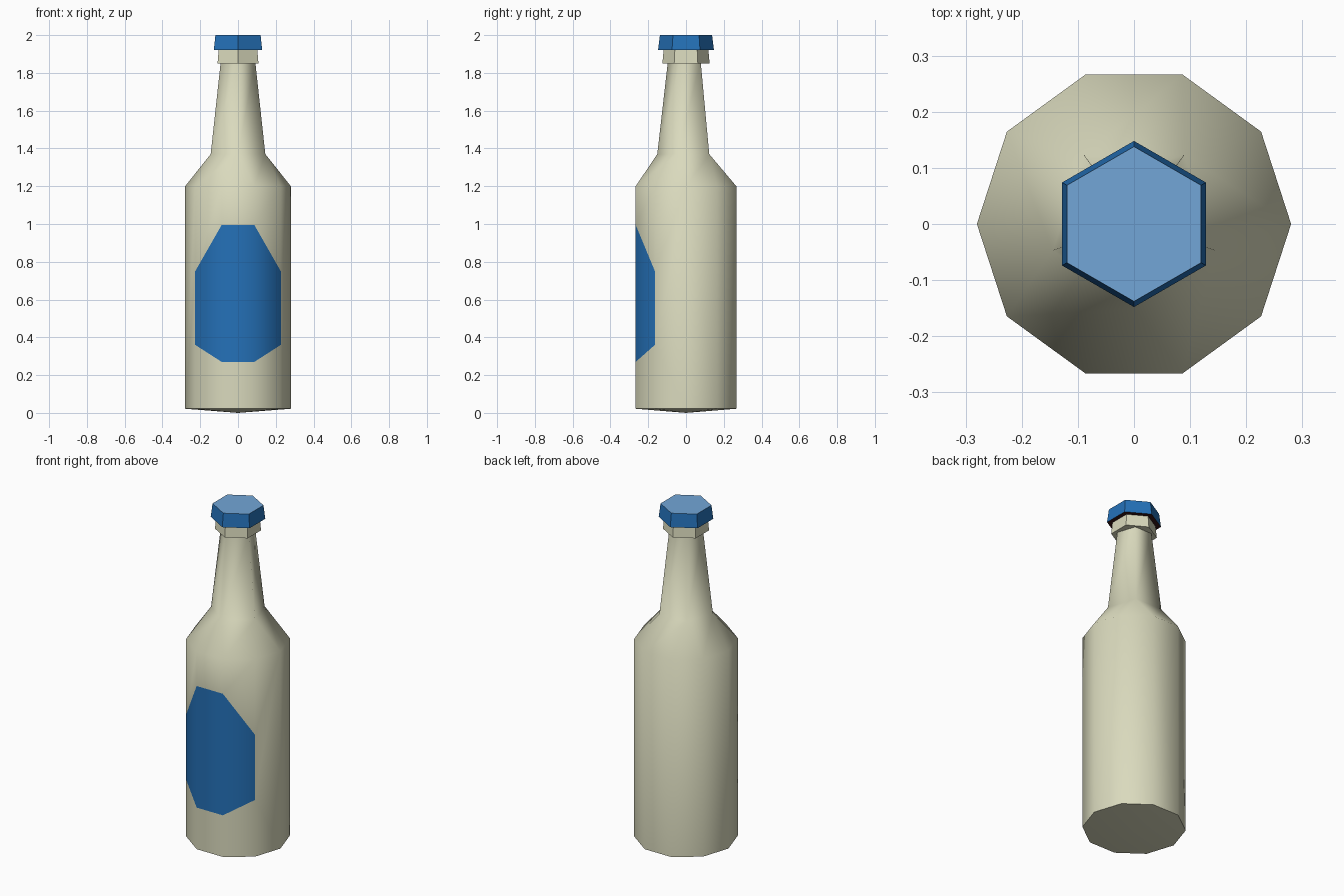
import bpy, bmesh, math

if "Cube" in bpy.data.objects:
    bpy.data.objects.remove(bpy.data.objects["Cube"])

def mat(name, rgb):
    m = bpy.data.materials.new(name)
    m.diffuse_color = (*rgb, 1)
    m.use_nodes = True
    m.node_tree.nodes["Principled BSDF"].inputs["Base Color"].default_value = m.diffuse_color
    return m

CREAM = mat("cream", (0.70, 0.70, 0.51))
BLUE = mat("blue", (0.018, 0.165, 0.48))
LIGHT = mat("light blue", (0.17, 0.38, 0.68))
DARK = mat("dark brown", (0.04, 0.008, 0.008))

def ring(bm, n, r, z, start):
    """n vertices round the z axis, first one at the start angle in degrees"""
    angles = [math.radians(start + 360 * i / n) for i in range(n)]
    return [bm.verts.new((r * math.cos(a), r * math.sin(a), z)) for a in angles]

def bridge(bm, a, b):
    n = len(a)
    return [bm.faces.new((a[i], a[(i + 1) % n], b[(i + 1) % n], b[i])) for i in range(n)]

def finish(bm, name, mats, smooth=None):
    bmesh.ops.recalc_face_normals(bm, faces=bm.faces[:])
    me = bpy.data.meshes.new(name)
    bm.to_mesh(me)
    bm.free()
    for m in mats:
        me.materials.append(m)
    ob = bpy.data.objects.new(name, me)
    bpy.context.collection.objects.link(ob)
    if smooth:
        bpy.ops.object.select_all(action='DESELECT')
        ob.select_set(True)
        bpy.context.view_layer.objects.active = ob
        bpy.ops.object.shade_smooth_by_angle(angle=math.radians(smooth))
    return ob

# Bottle: ten-sided body, five-sided neck, label cut into the front three sides
bm = bmesh.new()
START = -108
low = ring(bm, 10, 0.28, 0.022, START)
high = ring(bm, 10, 0.28, 1.2, START)
label_z = {9: (0.36, 0.75), 0: (0.27, 0.995), 1: (0.27, 0.995), 2: (0.36, 0.75)}
columns = []
for i in range(10):
    mids = [bm.verts.new((low[i].co.x, low[i].co.y, z)) for z in label_z.get(i, ())]
    columns.append([low[i], *mids, high[i]])
for i in range(10):
    a, b = columns[i], columns[(i + 1) % 10]
    if len(a) == len(b) == 4:
        for k in range(3):
            f = bm.faces.new((a[k], b[k], b[k + 1], a[k + 1]))
            f.material_index = int(k == 1)
    else:
        bm.faces.new(a[::-1] + b)

# Slightly pointed base
tip = bm.verts.new((0, 0, 0))
for i in range(10):
    bm.faces.new((low[(i + 1) % 10], low[i], tip))

# Shoulder and neck: each neck corner sits above the middle of a body side
neck = ring(bm, 5, 0.152, 1.37, -90)
neck_top = ring(bm, 5, 0.096, 1.86, -90)
for k in range(5):
    a, b, c = high[2 * k], high[2 * k + 1], high[(2 * k + 2) % 10]
    bm.faces.new((a, b, neck[k]))
    bm.faces.new((b, c, neck[(k + 1) % 5], neck[k]))
bridge(bm, neck, neck_top)
bm.faces.new(neck_top)
finish(bm, "bottle", [CREAM, BLUE], 75)

# Six-sided collar
bm = bmesh.new()
a, b = ring(bm, 6, 0.125, 1.85, 30), ring(bm, 6, 0.118, 1.925, 30)
bridge(bm, a, b)
bm.faces.new(a)
bm.faces.new(b)
finish(bm, "collar", [CREAM])

# Six-sided cap with light top and dark underside
bm = bmesh.new()
a, b = ring(bm, 6, 0.148, 1.92, 30), ring(bm, 6, 0.138, 2.0, 30)
bridge(bm, a, b)
bm.faces.new(b).material_index = 1
bm.faces.new(a).material_index = 2
finish(bm, "cap", [BLUE, LIGHT, DARK])
